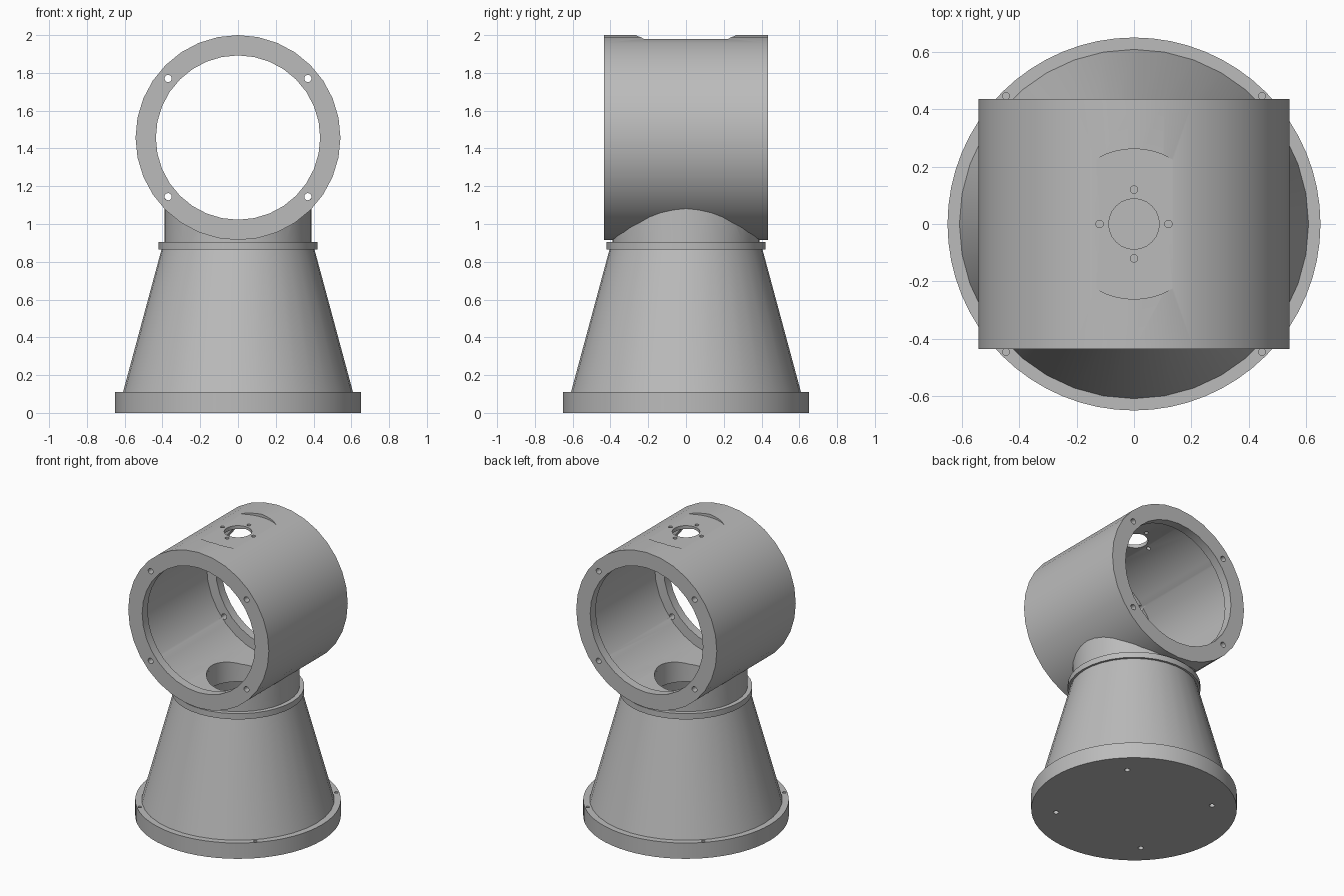
import bpy, bmesh, math
from mathutils import Matrix

old = bpy.data.objects.get("Cube")
if old:
    bpy.data.objects.remove(old, do_unlink=True)

grey = bpy.data.materials.new("plain grey")
grey.use_nodes = True
colour = (0.5, 0.5, 0.5, 1)
grey.diffuse_color = colour
grey.node_tree.nodes["Principled BSDF"].inputs["Base Color"].default_value = colour

TUBE_Z, TUBE_R, HALF = 1.4575, 0.5425, 0.435
ALONG_Y = Matrix.Translation((0, 0, TUBE_Z)) @ Matrix.Rotation(math.pi / 2, 4, 'X')


def add_object(name, bm):
    mesh = bpy.data.meshes.new(name)
    bmesh.ops.recalc_face_normals(bm, faces=bm.faces)
    bm.to_mesh(mesh)
    bm.free()
    mesh.materials.append(grey)
    obj = bpy.data.objects.new(name, mesh)
    bpy.context.collection.objects.link(obj)
    return obj


def ring(name, profile, segments, matrix=Matrix()):
    """Turn a closed (radius, height) profile around the z axis."""
    bm = bmesh.new()
    loops = []
    for i in range(segments):
        a = 2 * math.pi * i / segments
        loops.append([bm.verts.new((r * math.cos(a), r * math.sin(a), h)) for r, h in profile])
    n = len(profile)
    for i in range(segments):
        p, q = loops[i], loops[(i + 1) % segments]
        for j in range(n):
            k = (j + 1) % n
            bm.faces.new((p[j], q[j], q[k], p[k]))
    bm.transform(matrix)
    return add_object(name, bm)


def rod(bm, x, y, low, high, radius, segments=16, matrix=Matrix()):
    """Add a solid cylinder between two heights."""
    place = Matrix.Translation((x, y, (low + high) / 2))
    bmesh.ops.create_cone(bm, cap_ends=True, segments=segments, radius1=radius,
                          radius2=radius, depth=high - low, matrix=matrix @ place)


def cut(obj, bm):
    """Subtract the cutter solids from an object."""
    cutter = add_object("cutter", bm)
    cutter.hide_render = True
    mod = obj.modifiers.new("cut", 'BOOLEAN')
    mod.operation, mod.solver, mod.object = 'DIFFERENCE', 'EXACT', cutter
    bpy.context.view_layer.objects.active = obj
    bpy.ops.object.modifier_apply(modifier=mod.name)
    bpy.data.objects.remove(cutter, do_unlink=True)


def smooth(obj):
    bpy.ops.object.select_all(action='DESELECT')
    obj.select_set(True)
    bpy.context.view_layer.objects.active = obj
    bpy.ops.object.shade_smooth_by_angle(angle=math.radians(25))


def corners(d):
    return [(sx * d, sy * d) for sx in (-1, 1) for sy in (-1, 1)]


# Base flange with a ring of bolt holes above and a second one below
bm = bmesh.new()
rod(bm, 0, 0, 0, 0.11, 0.65, 64)
base_flange = add_object("base_flange", bm)
bm = bmesh.new()
for x, y in corners(0.446):
    rod(bm, x, y, 0.05, 0.2, 0.012)
for x, y in corners(0.35):
    rod(bm, x, y, -0.1, 0.06, 0.018)
cut(base_flange, bm)

# Hollow conical pedestal with collar and neck, trimmed to the housing
pedestal = ring("pedestal", [
    (0.61, 0.105), (0.405, 0.865), (0.42, 0.865), (0.42, 0.905), (0.39, 0.905),
    (0.39, 1.2), (0.2, 1.2), (0.2, 0.84), (0.36, 0.84), (0.56, 0.105)], 36)
bm = bmesh.new()
rod(bm, 0, 0, -0.6, 0.6, 0.525, 32, ALONG_Y)
cut(pedestal, bm)

# Horizontal housing with an inner lip at each end
LIP, BORE, OPEN = 0.06, 0.505, 0.435
housing = ring("housing", [
    (TUBE_R, -HALF), (TUBE_R, HALF), (OPEN, HALF), (OPEN, HALF - LIP),
    (BORE, HALF - LIP), (BORE, LIP - HALF), (OPEN, LIP - HALF), (OPEN, -HALF)],
    32, ALONG_Y)

# Flat round seat on top
bm = bmesh.new()
rod(bm, 0, 0, 1.98, 2.2, 0.262, 48)
cut(housing, bm)

# Top opening with four screw holes, floor opening, and lip bolt holes
bm = bmesh.new()
rod(bm, 0, 0, 1.8, 2.2, 0.088, 24)
for x, y in ((0.12, 0), (-0.12, 0), (0, 0.12), (0, -0.12)):
    rod(bm, x, y, 1.8, 2.2, 0.013)
rod(bm, 0, 0, 0.8, 1.2, 0.2, 32)
for x in (-0.37, 0.37):
    for y in (-0.313, 0.313):
        for side in (-1, 1):
            low, high = sorted((side * (HALF - LIP - 0.03), side * (HALF + 0.1)))
            rod(bm, x, y, low, high, 0.019, 16, ALONG_Y)
cut(housing, bm)

for part in (base_flange, pedestal, housing):
    smooth(part)
